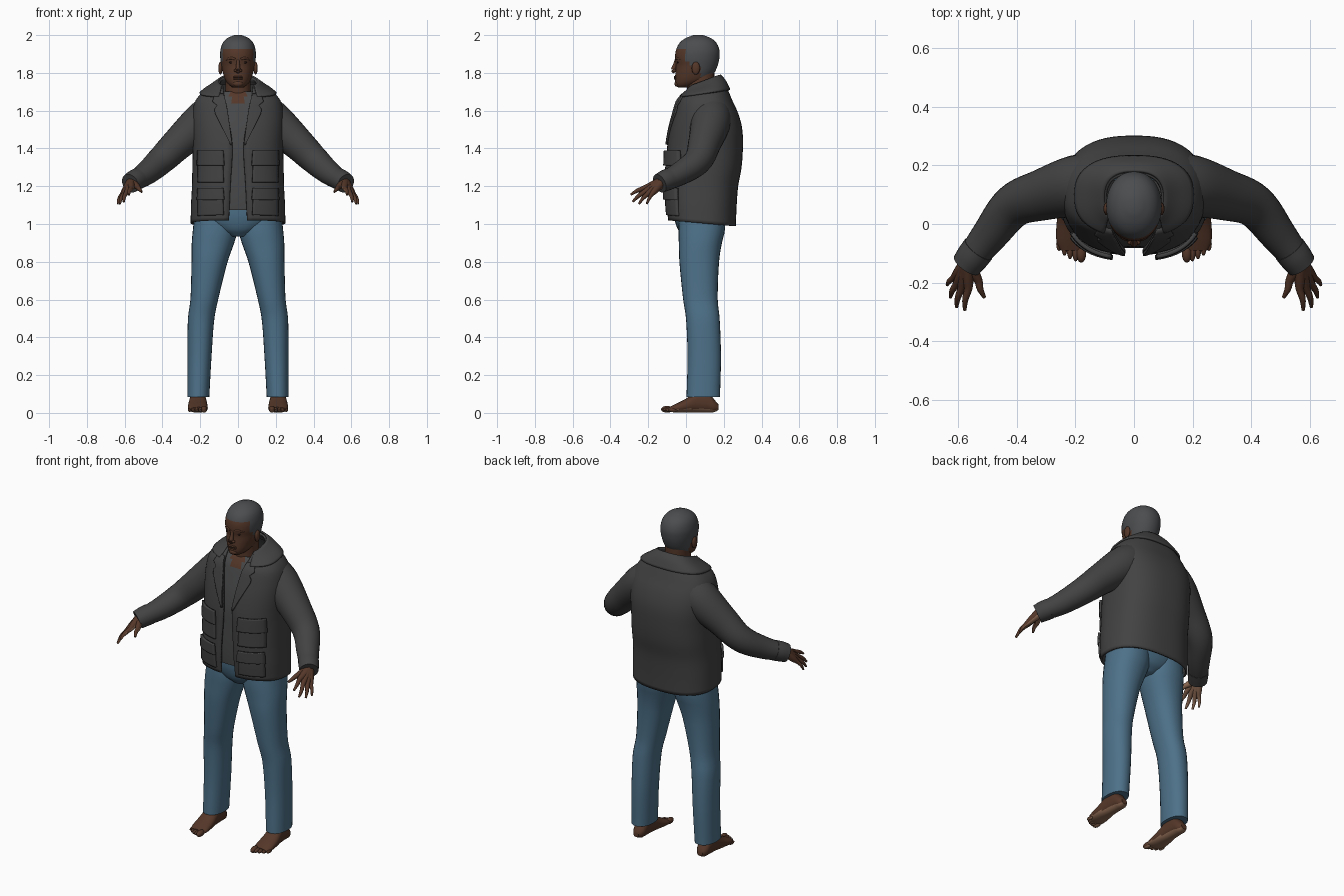
import bpy, bmesh, math
from mathutils import Vector

cube = bpy.data.objects.get("Cube")
if cube:
    bpy.data.objects.remove(cube)


def material(name, *rgb):
    m = bpy.data.materials.new(name)
    m.use_nodes = True
    m.diffuse_color = (*rgb, 1)
    bsdf = m.node_tree.nodes["Principled BSDF"]
    bsdf.inputs["Base Color"].default_value = (*rgb, 1)
    bsdf.inputs["Roughness"].default_value = 0.9
    return m


JACKET = material("charcoal cloth", .055, .055, .055)
SHIRT = material("grey shirt", .065, .066, .068)
JEANS = material("blue denim", .075, .165, .25)
SKIN = material("brown skin", .09, .038, .022)
PALE = material("pale palm skin", .26, .14, .085)
HAIR = material("grey hair", .07, .074, .078)
DARK = material("dark brown", .025, .012, .009)


def finish(name, bm, mats, rule=None, thick=0):
    """Turn a bmesh into a smooth object, painting faces by an optional rule."""
    bmesh.ops.remove_doubles(bm, verts=bm.verts, dist=1e-5)
    bmesh.ops.recalc_face_normals(bm, faces=bm.faces)
    bm.normal_update()
    if rule:
        for f in bm.faces:
            f.material_index = int(rule(f.calc_center_median(), f.normal))
    me = bpy.data.meshes.new(name)
    bm.to_mesh(me)
    bm.free()
    for m in mats:
        me.materials.append(m)
    ob = bpy.data.objects.new(name, me)
    bpy.context.collection.objects.link(ob)
    if thick:
        mod = ob.modifiers.new("thickness", 'SOLIDIFY')
        mod.thickness, mod.offset = thick, 0
    bpy.ops.object.select_all(action='DESELECT')
    ob.select_set(True)
    bpy.context.view_layer.objects.active = ob
    bpy.ops.object.shade_smooth_by_angle(angle=math.radians(45))
    return ob


def sample(keys, v):
    """Smooth interpolation of key tuples along their first column."""
    last = len(keys) - 1
    i = max(0, min(last - 1, sum(k[0] <= v for k in keys) - 1))
    a, b = keys[i], keys[i + 1]
    h = b[0] - a[0]
    t = (v - a[0]) / h

    def slope(j):
        p, q = keys[max(j - 1, 0)], keys[min(j + 1, last)]
        return [(y - x) / (q[0] - p[0]) * h for x, y in zip(p, q)]
    s, e = 3 * t * t - 2 * t ** 3, t * t * (t - 1)
    return [x + (y - x) * s + m * t * (1 - t) ** 2 + n * e
            for x, y, m, n in zip(a, b, slope(i), slope(i + 1))]


def spread(lo, hi, n):
    return [lo + (hi - lo) * i / n for i in range(n + 1)]


def bridge(rings, closed=True):
    """Join rings of points with quads; closed rings get end caps."""
    bm = bmesh.new()
    rows = [[bm.verts.new(p) for p in r] for r in rings]
    n = len(rows[0])
    for a, b in zip(rows, rows[1:]):
        for j in range(n if closed else n - 1):
            k = (j + 1) % n
            bm.faces.new((a[j], a[k], b[k], b[j]))
    if closed:
        bm.faces.new(rows[0])
        bm.faces.new(rows[-1])
    return bm


def power(v, p):
    return math.copysign(abs(v) ** p, v)


def oval(x0, x1, y0, y1, angles, p):
    return [((x0 + x1) / 2 + (x1 - x0) / 2 * power(math.cos(t), p),
             (y0 + y1) / 2 + (y1 - y0) / 2 * power(math.sin(t), p)) for t in angles]


def loft(name, keys, mats, rule=None, side=1, p=.9, n=24, sides=28, along_y=False):
    """Loft ovals given as (height, x0, x1, y0, y1)."""
    angles = [math.tau * i / sides for i in range(sides)]
    rings = []
    for v in spread(keys[0][0], keys[-1][0], n):
        pts = oval(*sample(keys, v)[1:], angles, p)
        rings.append([(side * a, v, b) if along_y else (side * a, b, v) for a, b in pts])
    return finish(name, bridge(rings), mats, rule)


def tube(name, pts, mats, rule=None, side=1, n=16, sides=16):
    """Round tube through (x, y, z, radius) points."""
    keys = [(i, *q) for i, q in enumerate(pts)]
    rows = [sample(keys, v)[1:] for v in spread(0, len(pts) - 1, n)]
    rings = []
    for i, (x, y, z, r) in enumerate(rows):
        d = Vector(rows[min(i + 1, n)][:3]) - Vector(rows[max(i - 1, 0)][:3])
        q = d.to_track_quat('Z', 'Y')
        ring = [Vector((x, y, z)) + q @ Vector((r * math.cos(t), r * math.sin(t), 0))
                for t in (math.tau * k / sides for k in range(sides))]
        rings.append([(side * w.x, w.y, w.z) for w in ring])
    return finish(name, bridge(rings), mats, rule)


def blob(name, centre, size, mats, rule=None, side=1):
    bm = bmesh.new()
    bmesh.ops.create_uvsphere(bm, u_segments=16, v_segments=10, radius=1)
    for v in bm.verts:
        v.co = Vector([c + s * w for c, s, w in zip(centre, size, v.co)])
        v.co.x *= side
    return finish(name, bm, mats, rule)


# Jacket body: height, half width, front, back
BODY = [(1.0, .245, -.09, .258), (1.1, .243, -.098, .262), (1.2, .238, -.1, .27),
        (1.3, .236, -.098, .288), (1.4, .235, -.095, .295), (1.5, .24, -.08, .292),
        (1.58, .238, -.06, .272), (1.65, .22, -.04, .24), (1.7, .175, -.02, .21),
        (1.73, .125, 0, .19), (1.75, .095, .01, .17)]
GAP = [(1.0, .048), (1.2, .04), (1.42, .03), (1.6, .058), (1.75, .08)]
BOXY = .8


def drape(x, y, z):
    """Dip the hem and lift the collar toward the back."""
    if z < 1.2:
        z -= (y - .13) * .09 * (1.2 - z) / .2
    elif z > 1.65:
        z += (y - .09) * 3.5 * (z - 1.65)
    return x, y, z


def shell(name, lo, hi, n, grow, gap, mats, rule=None, thick=0):
    rings = []
    for z in spread(lo, hi, n):
        _, w, f, b = sample(BODY, z)
        g = math.asin((gap(z) / w) ** (1 / BOXY))
        angles = spread(g - math.pi / 2, 1.5 * math.pi - g, 56)
        pts = oval(-w - grow, w + grow, f - grow, b + grow, angles, BOXY)
        rings.append([drape(x, y, z) for x, y in pts])
    return finish(name, bridge(rings, False), mats, rule, thick)


shell("jacket_body", 1.0, 1.75, 40, 0, lambda z: sample(GAP, z)[1], [JACKET], thick=.012)
shell("jacket_collar", 1.69, 1.755, 8, .014, lambda z: .075 + (1.755 - z) * .3, [JACKET], thick=.01)
shell("shirt", 1.06, 1.72, 40, -.018, lambda z: 0, [SHIRT, SKIN],
      lambda c, n: c.y < .08 and c.z > 1.6 + abs(c.x) * 2)


def patch(name, outline, lift, side, thick=.014):
    """Cloth plate lying on the jacket front; outline rows are (z, x0, x1)."""
    rings = []
    for z in spread(outline[0][0], outline[-1][0], 14):
        i = max(j for j, o in enumerate(outline[:-1]) if o[0] <= z + 1e-6)
        a, b = outline[i], outline[i + 1]
        t = (z - a[0]) / (b[0] - a[0])
        _, w, f, k = sample(BODY, z)
        row = []
        for x in spread(a[1] + (b[1] - a[1]) * t, a[2] + (b[2] - a[2]) * t, 10):
            bulge = max(0, 1 - abs(x / w) ** (2 / BOXY)) ** (BOXY / 2)
            px, py, pz = drape(x, (f + k) / 2 - (k - f) / 2 * bulge - lift, z)
            row.append((side * px, py, pz))
        rings.append(row)
    finish(name, bridge(rings, False), [JACKET], None, thick)


SLEEVE = [(.13, .13, 1.585, .108), (.2, .128, 1.53, .106), (.31, .1, 1.432, .088),
          (.41, .062, 1.335, .075), (.49, -.035, 1.265, .062), (.565, -.13, 1.22, .048)]
LEG = [(.085, .152, .268, .003, .18), (.3, .14, .267, .008, .185), (.5, .125, .265, 0, .178),
       (.6, .105, .252, -.015, .168), (.8, .055, .246, -.035, .175), (.9, .02, .245, -.038, .19),
       (.96, .004, .24, -.04, .205), (1.05, .004, .23, -.035, .21)]
FOOT = [(-.09, .165, .25, .008, .03), (-.06, .16, .264, .002, .045), (0, .162, .264, .002, .075),
        (.06, .168, .256, .002, .115), (.12, .172, .25, .002, .11), (.15, .178, .245, .004, .07),
        (.172, .195, .23, .015, .045)]
# Finger name, knuckle and tip
FINGERS = [("index", (.565, -.222, 1.19), (.577, -.293, 1.155), .0105),
           ("middle", (.588, -.22, 1.17), (.605, -.283, 1.118), .0105),
           ("ring", (.605, -.205, 1.158), (.626, -.25, 1.106), .01),
           ("little", (.615, -.183, 1.155), (.637, -.208, 1.106), .009),
           ("thumb", (.53, -.195, 1.195), (.51, -.25, 1.17), .011)]

for side, word in ((1, "left"), (-1, "right")):
    # Jacket details
    tube(word + "_sleeve", SLEEVE, [JACKET], side=side, n=28, sides=24)
    tube(word + "_cuff", [(.53, -.086, 1.24, .057), (.55, -.112, 1.229, .056),
                          (.571, -.14, 1.215, .052)], [JACKET], side=side, sides=24)
    patch(word + "_lapel", [(1.42, .03, .04), (1.6, .055, .128), (1.635, .062, .105),
                            (1.645, .064, .135), (1.71, .075, .12)], .012, side, .01)
    for level, low, mid, top in (("chest", 1.22, 1.31, 1.39), ("lower", 1.03, 1.12, 1.19)):
        patch(f"{word}_{level}_pocket", [(low, .075, .21), (mid + .03, .08, .208)], .01, side)
        patch(f"{word}_{level}_flap", [(mid, .072, .214), (top, .078, .21)], .02, side)

    # Hand, pale on the palm side
    inward = Vector((-.7 * side, .34, -.62))
    palm = lambda c, n: n.dot(inward) > .35
    for name, knuckle, tip, r in FINGERS:
        k, t = Vector(knuckle), Vector(tip)
        start = Vector((.565, -.13, 1.222)).lerp(k, .1)
        middle = k.lerp(t, .5) - Vector((-.004, 0, -.004))
        tube(f"{word}_{name}_finger", [(*start, .026), (*start.lerp(k, .6), .019), (*k, r * 1.3),
                                       (*middle, r), (*t, r * .55)],
             [SKIN, PALE], palm, side, sides=12)

    # Leg and foot, pale on the sole
    loft(word + "_trouser_leg", LEG, [JEANS], side=side, n=30)
    sole = lambda c, n: n.z < -.5
    loft(word + "_foot", FOOT, [SKIN, PALE], sole, side, n=20, along_y=True)
    for i in range(5):
        wide = .017 if i == 0 else .0115 - i * .0006
        blob(f"{word}_toe_{i + 1}", (.18 + i * .019, -.1 + i * i * .002, .019 - i * .001),
             (wide, .032 - i * .002, wide + .001), [SKIN, PALE], sole, side)

    # Face details
    blob(word + "_ear", (.093, .052, 1.825), (.011, .022, .034), [SKIN], side=side)
    blob(word + "_eye", (.034, -.043, 1.856), (.014, .006, .006), [DARK], side=side)
    tube(word + "_brow", [(.014, -.054, 1.873, .006), (.036, -.047, 1.878, .007),
                          (.062, -.027, 1.87, .004)], [SKIN], side=side)
    blob(word + "_nostril", (.013, -.062, 1.812), (.009, .01, .008), [SKIN], side=side)

# Trouser seat
loft("trouser_seat", [(.935, -.05, .05, -.01, .14), (.97, -.13, .13, -.042, .185),
                      (1.03, -.215, .215, -.062, .21), (1.1, -.22, .22, -.07, .22)], [JEANS])

# Neck and head with cropped hair
loft("neck", [(1.6, -.08, .08, 0, .17), (1.7, -.068, .068, .005, .15),
              (1.8, -.066, .066, 0, .15)], [SKIN])
HEAD = [(1.722, .026, -.04, .02), (1.735, .046, -.053, .06), (1.76, .066, -.058, .118),
        (1.8, .08, -.056, .15), (1.84, .088, -.053, .168), (1.88, .094, -.058, .177),
        (1.92, .093, -.053, .177), (1.96, .08, -.033, .16), (1.985, .055, 0, .13), (2.0, .02, .04, .09)]


def hairline(c, n):
    return c.z > 1.93 or (c.z > 1.86 and c.y > 0) or (c.z > 1.83 and c.y > .025) or (
        c.y > .078 and c.z > 1.765)


loft("head", [(z, -w, w, f, b) for z, w, f, b in HEAD], [SKIN, HAIR], hairline,
     p=.95, n=50, sides=56)
tube("nose", [(0, -.052, 1.87, .007), (0, -.06, 1.84, .01), (0, -.066, 1.816, .013),
              (0, -.058, 1.803, .009)], [SKIN])
for name, z in (("upper_lip", 1.779), ("lower_lip", 1.769)):
    blob(name, (0, -.055, z), (.027, .009, .0055), [SKIN])
blob("mouth_line", (0, -.058, 1.774), (.024, .006, .002), [DARK])
blob("chin", (0, -.045, 1.743), (.028, .016, .017), [SKIN])
